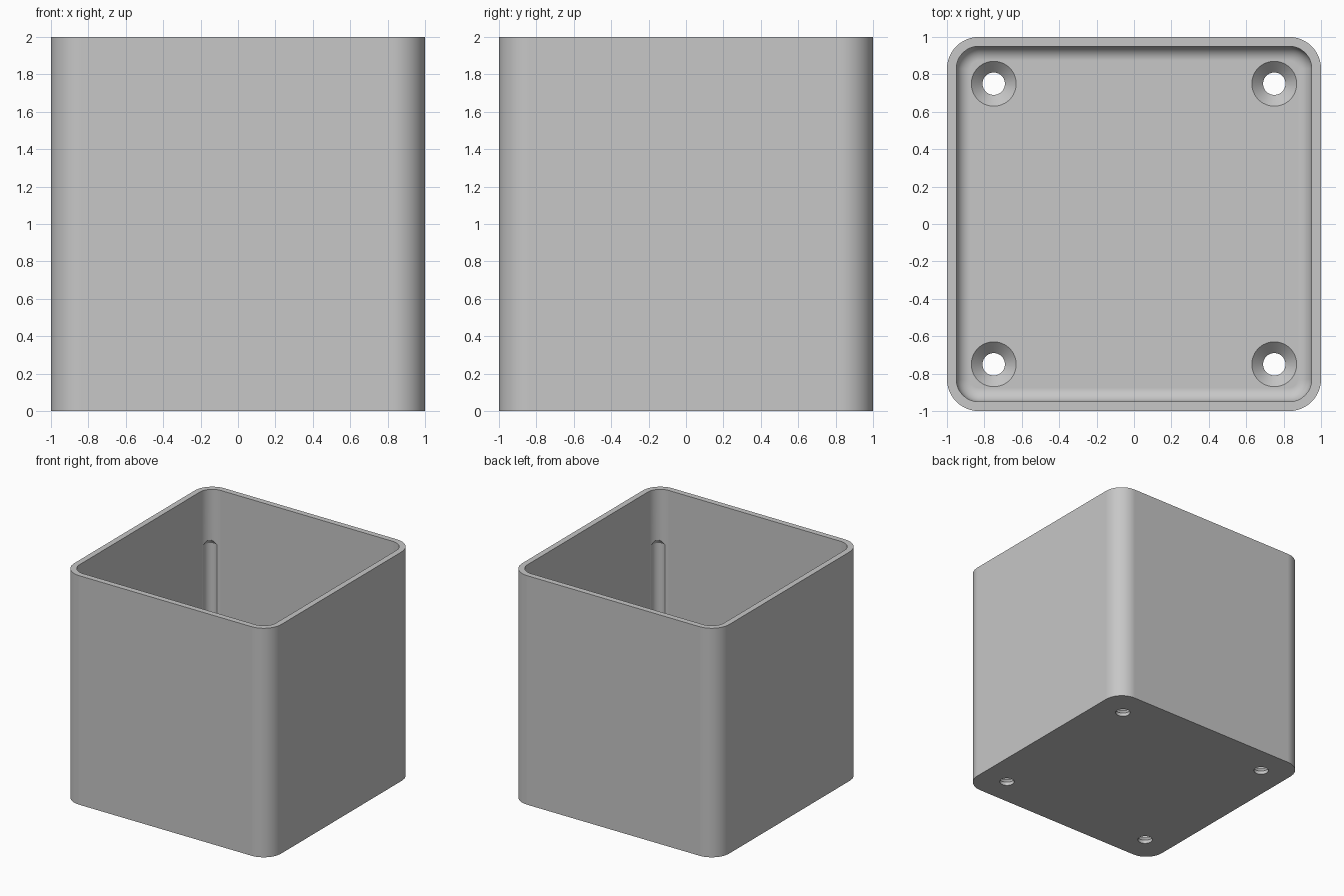
import bpy, bmesh, math

if "Cube" in bpy.data.objects:
    bpy.data.objects.remove(bpy.data.objects["Cube"], do_unlink=True)

WALL, FLOOR, FILLET = 0.05, 0.09, 0.075
OUTER_R, INNER_R = 0.17, 0.12
HOLE = 0.75
GROOVE = 0.89

grey = bpy.data.materials.new("plain grey")
grey.use_nodes = True
grey.diffuse_color = (0.57, 0.57, 0.57, 1)
grey.node_tree.nodes["Principled BSDF"].inputs["Base Color"].default_value = grey.diffuse_color


def loft(name, rings):
    """Bridge rings of equal length in order and cap both ends."""
    bm = bmesh.new()
    loops = [[bm.verts.new(p) for p in ring] for ring in rings]
    n = len(loops[0])
    for a, b in zip(loops, loops[1:]):
        for i in range(n):
            j = (i + 1) % n
            bm.faces.new((a[i], a[j], b[j], b[i]))
    bm.faces.new(loops[0][::-1])
    bm.faces.new(loops[-1])
    bmesh.ops.recalc_face_normals(bm, faces=bm.faces)
    mesh = bpy.data.meshes.new(name)
    bm.to_mesh(mesh)
    bm.free()
    obj = bpy.data.objects.new(name, mesh)
    mesh.materials.append(grey)
    bpy.context.collection.objects.link(obj)
    return obj


def rounded_square(half, radius, z, steps=12):
    points = []
    for corner in range(4):
        mid = math.radians(45 + 90 * corner)
        cx = math.copysign(half - radius, math.cos(mid))
        cy = math.copysign(half - radius, math.sin(mid))
        for s in range(steps + 1):
            a = math.pi / 2 * (corner + s / steps)
            points.append((cx + radius * math.cos(a), cy + radius * math.sin(a), z))
    return points


def turned(name, x, y, profile, sides=48):
    return loft(name, [[(x + r * math.cos(math.tau * i / sides),
                         y + r * math.sin(math.tau * i / sides), z)
                        for i in range(sides)] for r, z in profile])


# Open box: outer wall, rim, inner wall, then a fillet down to the floor
rings = [rounded_square(1, OUTER_R, 0), rounded_square(1, OUTER_R, 2),
         rounded_square(1 - WALL, INNER_R, 2)]
for k in range(9):
    a = math.pi / 2 * k / 8
    inset = FILLET * (1 - math.cos(a))
    rings.append(rounded_square(1 - WALL - inset, INNER_R - inset,
                                FLOOR + FILLET * (1 - math.sin(a))))
box = loft("open_box", rings)

# Countersunk floor holes and shallow blind grooves in the inner corners
cutters = []
for sx in (-1, 1):
    for sy in (-1, 1):
        cutters.append(turned("hole_cutter", sx * HOLE, sy * HOLE,
                              [(0.06, -0.1), (0.06, 0.03), (0.14, 0.11)]))
        cutters.append(turned("groove_cutter", sx * GROOVE, sy * GROOVE,
                              [(0.06, 0.2), (0.06, 1.52), (0.035, 1.56)]))

bpy.context.view_layer.objects.active = box
box.select_set(True)
for cutter in cutters:
    cutter.hide_render = True
    mod = box.modifiers.new("cut", 'BOOLEAN')
    mod.operation = 'DIFFERENCE'
    mod.solver = 'EXACT'
    mod.object = cutter
    bpy.ops.object.modifier_apply(modifier=mod.name)
for cutter in cutters:
    bpy.data.objects.remove(cutter, do_unlink=True)

# Smooth curves, crisp edges, flat panels
bpy.ops.object.shade_smooth_by_angle(angle=math.radians(30))
weighted = box.modifiers.new("flat panels", 'WEIGHTED_NORMAL')
weighted.keep_sharp = True
